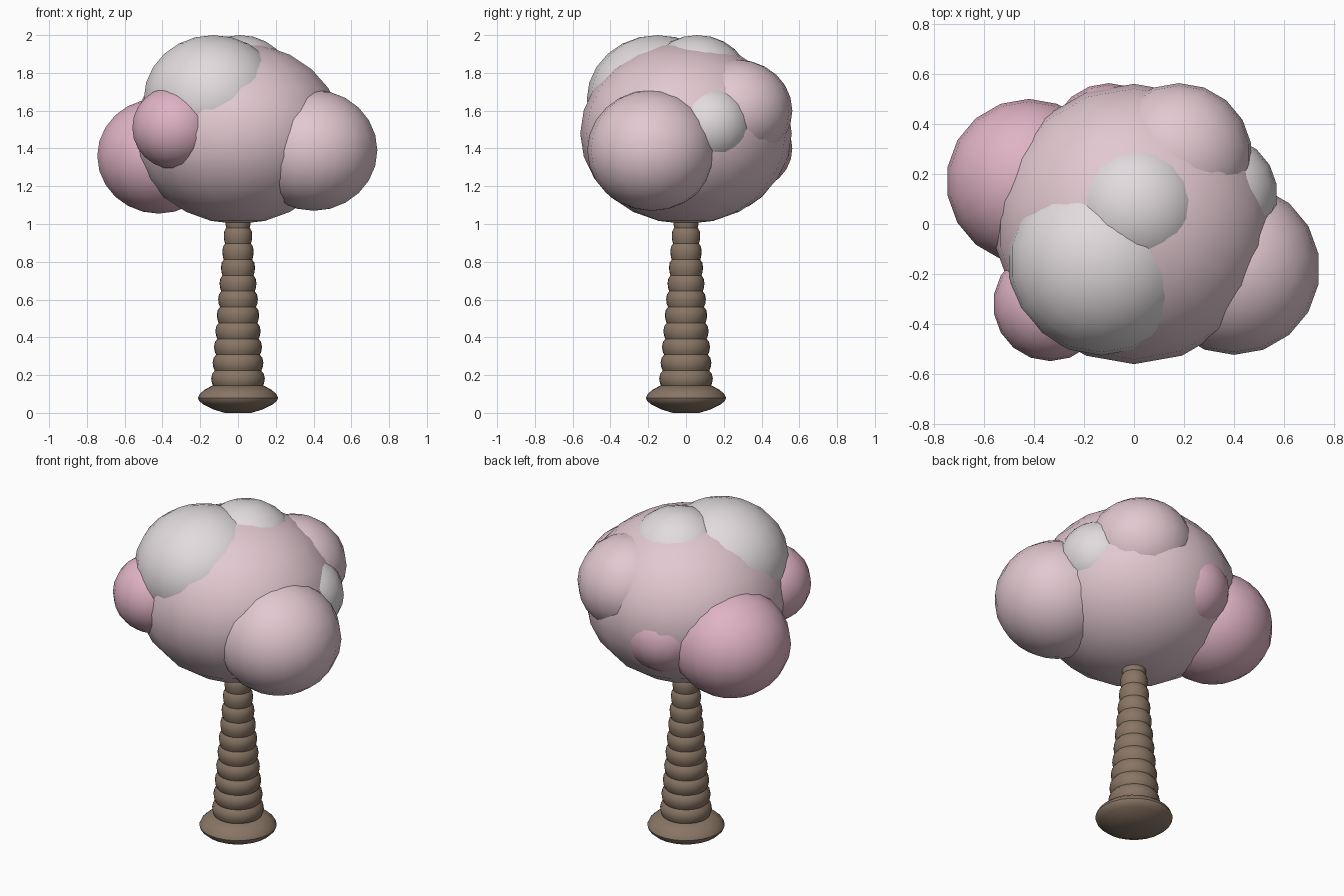
import bpy
import math

if "Cube" in bpy.data.objects:
    bpy.data.objects.remove(bpy.data.objects["Cube"])


def material(name, rgb):
    m = bpy.data.materials.new(name)
    m.diffuse_color = (*rgb, 1)
    m.use_nodes = True
    m.node_tree.nodes["Principled BSDF"].inputs["Base Color"].default_value = m.diffuse_color
    return m


BARK = material("bark", (0.25, 0.18, 0.13))
PALE = material("pale_pink", (0.76, 0.58, 0.63))
PINK = material("pink", (0.74, 0.45, 0.55))
WHITE = material("soft_white", (0.76, 0.71, 0.73))


def puff(name, loc, r, rz, mat):
    bpy.ops.mesh.primitive_uv_sphere_add(segments=18, ring_count=12, radius=1, location=loc)
    ob = bpy.context.object
    ob.name = name
    ob.scale = (r, r, rz)
    ob.data.materials.append(mat)
    bpy.ops.object.transform_apply(location=False, rotation=False, scale=True)
    bpy.ops.object.shade_smooth()


def lathe(name, profile, mat, n=24):
    # revolve (radius, z) points, closing both ends with a cap
    verts, faces = [], []
    for r, z in profile:
        for i in range(n):
            a = 2 * math.pi * i / n
            verts.append((r * math.cos(a), r * math.sin(a), z))
    for k in range(len(profile) - 1):
        for i in range(n):
            j = (i + 1) % n
            faces.append((k * n + i, k * n + j, (k + 1) * n + j, (k + 1) * n + i))
    faces.append(tuple(reversed(range(n))))
    faces.append(tuple(range((len(profile) - 1) * n, len(profile) * n)))
    me = bpy.data.meshes.new(name)
    me.from_pydata(verts, [], faces)
    ob = bpy.data.objects.new(name, me)
    bpy.context.collection.objects.link(ob)
    me.materials.append(mat)
    bpy.ops.object.select_all(action='DESELECT')
    ob.select_set(True)
    bpy.context.view_layer.objects.active = ob
    bpy.ops.object.shade_smooth_by_angle(angle=math.radians(40))


# flared root base
lathe("root_base", [(0.07, 0.0), (0.13, 0.018), (0.185, 0.045), (0.207, 0.065), (0.212, 0.08),
                    (0.203, 0.1), (0.178, 0.122), (0.135, 0.145)], BARK)

# ringed, tapering trunk
profile = []
RINGS, Z0, PITCH = 11, 0.14, 0.084
for s in range(RINGS):
    big = 0.142 - 0.0074 * s
    for t, f in ((0.0, 0.91), (0.2, 0.97), (0.5, 1.0), (0.8, 0.96)):
        profile.append((big * f, Z0 + PITCH * (s + t)))
profile.append((0.06, Z0 + PITCH * RINGS))
lathe("trunk", profile, BARK)

# blossom canopy
puff("canopy_core", (0, 0, 1.48), 0.56, 0.48, PALE)
puff("puff_right", (0.40, -0.18, 1.39), 0.343, 0.32, PALE)
puff("puff_left", (-0.42, 0.17, 1.36), 0.33, 0.305, PINK)
puff("puff_front_left", (-0.335, -0.32, 1.51), 0.228, 0.22, PINK)
puff("puff_top_front", (-0.13, -0.15, 1.66), 0.375, 0.34, WHITE)
puff("puff_top_back", (0.01, 0.06, 1.745), 0.28, 0.255, WHITE)
puff("puff_back_right", (0.18, 0.27, 1.60), 0.293, 0.27, PALE)
puff("puff_side_right", (0.34, 0.12, 1.52), 0.233, 0.22, WHITE)
puff("puff_back", (-0.10, 0.33, 1.40), 0.233, 0.22, PINK)
